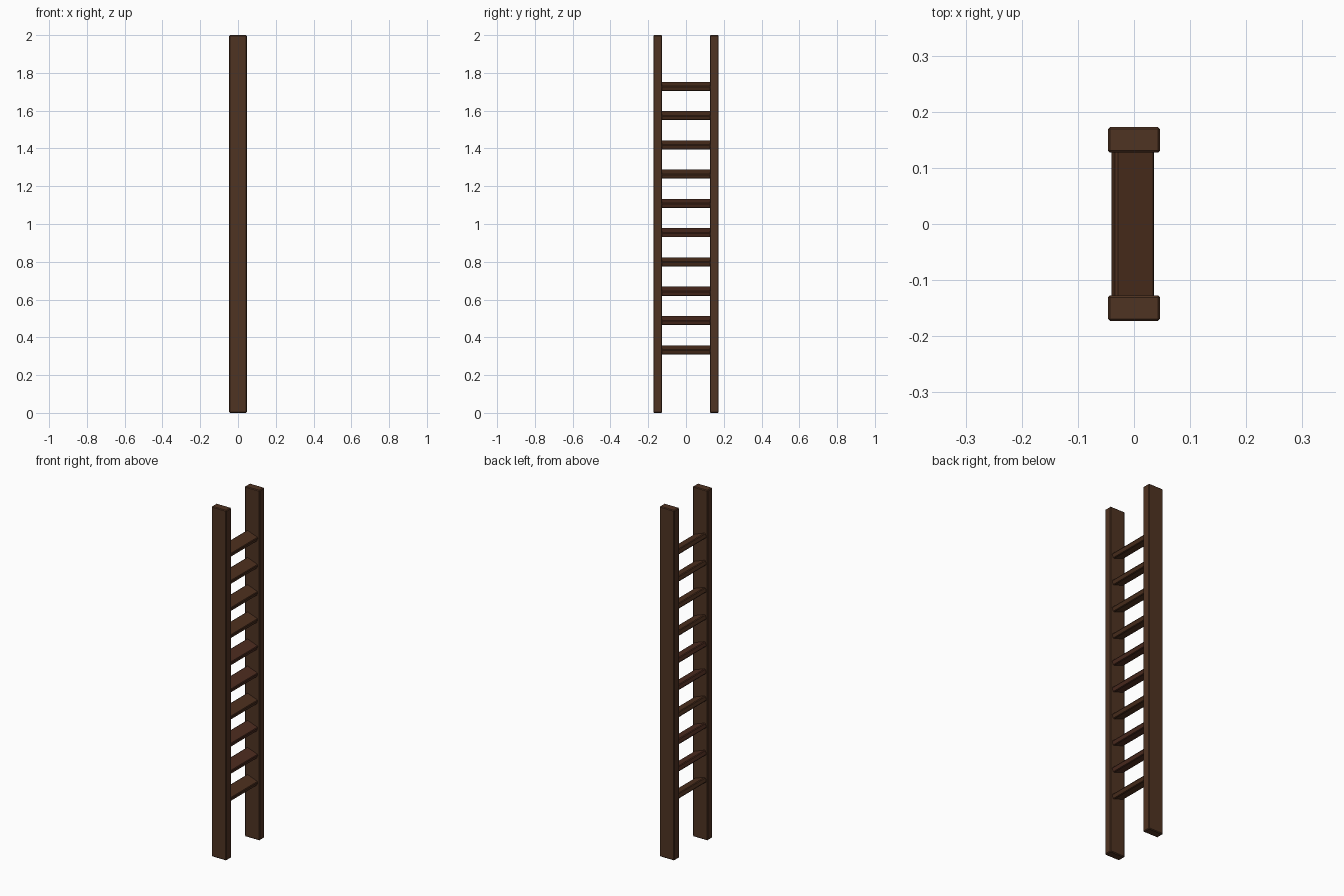
import bpy
from math import radians

cube = bpy.data.objects.get("Cube")
if cube:
    bpy.data.objects.remove(cube, do_unlink=True)


def make_material(name, rgb):
    mat = bpy.data.materials.new(name)
    mat.use_nodes = True
    mat.diffuse_color = (*rgb, 1)
    mat.node_tree.nodes["Principled BSDF"].inputs["Base Color"].default_value = (*rgb, 1)
    return mat


def beam(name, size, location, mat, tilt=0, bevel=0.004):
    """Flat-shaded wooden beam with chamfered edges."""
    bpy.ops.mesh.primitive_cube_add(size=1, location=location, rotation=(0, tilt, 0))
    obj = bpy.context.object
    obj.name = name
    obj.scale = size
    bpy.ops.object.transform_apply(location=False, rotation=False, scale=True)
    obj.data.materials.append(mat)
    mod = obj.modifiers.new("chamfer", "BEVEL")
    mod.width = bevel
    mod.segments = 1
    return obj


rail_brown = make_material("rail brown", (0.078, 0.033, 0.016))
rung_brown = make_material("rung brown", (0.074, 0.029, 0.013))
rung_red = make_material("reddish rung brown", (0.075, 0.025, 0.014))

# Two upright rails
for name, side in (("front_rail", -1), ("back_rail", 1)):
    beam(name, (0.093, 0.046, 2), (0, side * 0.15, 1), rail_brown)

# Ten rungs, each tilted down towards +x
reddish = {1, 2, 4, 5}
for i in range(10):
    beam(f"rung_{i + 1}", (0.074, 0.27, 0.027), (-0.002, 0, 0.334 + i * 0.155),
         rung_red if i in reddish else rung_brown, tilt=radians(20))
